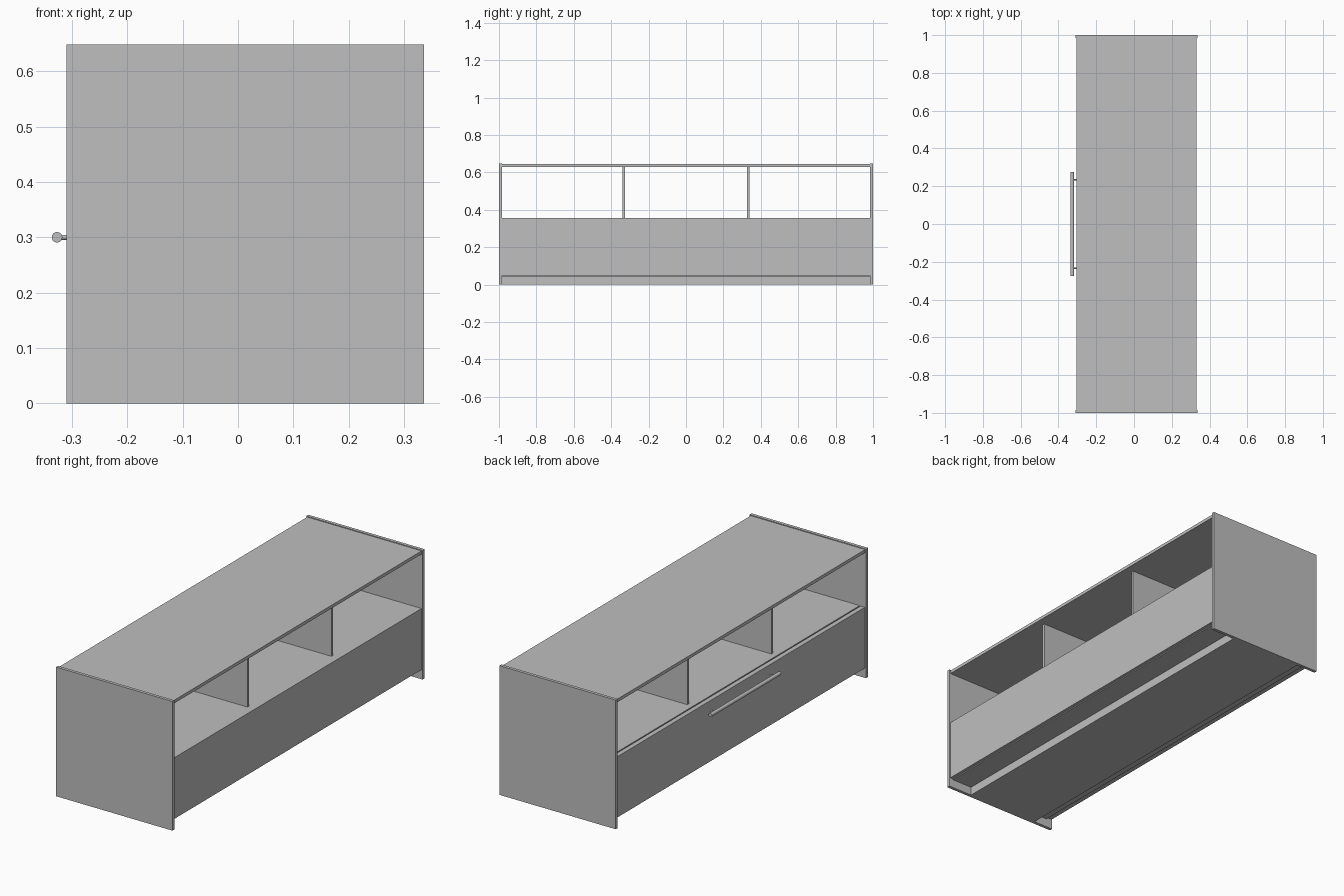
import bpy
import math

cube = bpy.data.objects.get("Cube")
if cube:
    bpy.data.objects.remove(cube, do_unlink=True)

# Single painted finish
grey = bpy.data.materials.new("light_grey")
grey.use_nodes = True
colour = (0.52, 0.52, 0.52, 1)
grey.diffuse_color = colour
grey.node_tree.nodes["Principled BSDF"].inputs["Base Color"].default_value = colour


def board(name, x, y, z):
    """Flat board given its (low, high) extent on each axis."""
    spans = (x, y, z)
    bpy.ops.mesh.primitive_cube_add(size=1, location=[(a + b) / 2 for a, b in spans])
    ob = bpy.context.object
    ob.name = name
    ob.scale = [b - a for a, b in spans]
    bpy.ops.object.transform_apply(location=False, rotation=False, scale=True)
    ob.data.materials.append(grey)
    return ob


def rod(name, radius, length, centre, rotation):
    bpy.ops.mesh.primitive_cylinder_add(vertices=32, radius=radius, depth=length,
                                        location=centre, rotation=rotation)
    ob = bpy.context.object
    ob.name = name
    ob.data.materials.append(grey)
    bpy.ops.object.shade_smooth_by_angle()
    return ob


T = 0.016                # board thickness
HEIGHT = 0.648
FRONT, BACK = -0.305, 0.33
INNER = 1 - T            # inside face of the end panels
SHELF = 0.355            # top of the shelf
across = (-INNER, INNER)

# End panels, slightly proud of the carcass
for side, s in (("left", 1), ("right", -1)):
    y = sorted((s * INNER, s))
    board("end_panel_" + side, (-0.31, 0.336), y, (0, HEIGHT))

# Carcass
board("top_board", (FRONT, BACK), across, (0.628, 0.644))
board("shelf", (-0.275, BACK - T), across, (SHELF - T, SHELF))
board("back_panel", (BACK - T, BACK), across, (0.048, SHELF))
board("bottom_board", (-0.275, BACK - T), across, (0.043, 0.059))
board("plinth", (-0.2, 0.2), across, (0, 0.043))

# Upright dividers in the open bay
for side, s in (("left", 1), ("right", -1)):
    c = s * 0.333
    board("divider_" + side, (-0.245, 0.29), (c - 0.006, c + 0.006), (SHELF, 0.628))

# Drop front with its bar handle
board("drop_front", (FRONT, FRONT + 0.024), (-INNER + 0.002, INNER - 0.002), (0.05, SHELF))
rod("handle_bar", 0.0095, 0.55, (-0.327, 0, 0.3), (math.pi / 2, 0, 0))
for side, s in (("left", 1), ("right", -1)):
    rod("handle_post_" + side, 0.0045, 0.024, (-0.315, s * 0.235, 0.3), (0, math.pi / 2, 0))
